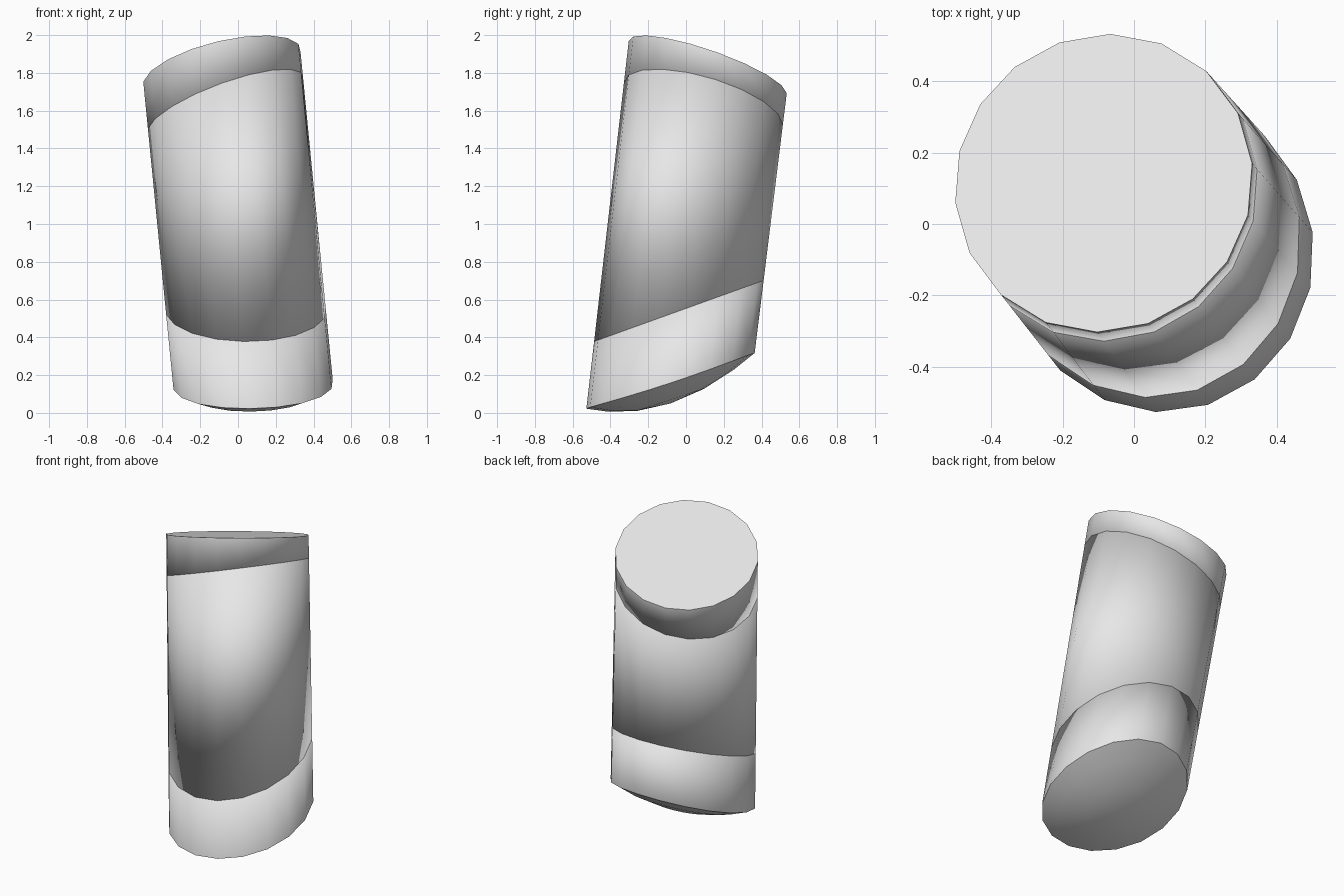
import bpy, bmesh, math
from mathutils import Vector

cube = bpy.data.objects.get("Cube")
if cube:
    bpy.data.objects.remove(cube, do_unlink=True)

SIDES = 18
TOP_C = Vector((-0.085, 0.115, 1.83))
LOW_C = Vector((0.08, -0.082, 0.15))

grey = bpy.data.materials.new("light_grey")
grey.use_nodes = True
colour = (0.8, 0.8, 0.8, 1)
grey.diffuse_color = colour
grey.node_tree.nodes["Principled BSDF"].inputs["Base Color"].default_value = colour


def top_point(a):
    r = 0.418 + 0.008 * math.sin(2 * a)
    x, y = r * math.cos(a), r * math.sin(a)
    return TOP_C + Vector((x, y, 0.23 * x - 0.34 * y))


def low_point(a, s=1.0):
    # domed underside: s runs from the rim (1) to the middle (0)
    x, y = s * 0.425 * math.cos(a), s * 0.446 * math.sin(a)
    bulge = 0.1 * (1 - s * s)
    return LOW_C + Vector((x, y, 0.02 * x + 0.33 * y + 0.1 * y * y - bulge))


def cut(top, low, height, slope_x, slope_y):
    # where each straight wall line meets a slanted joint plane
    centre = TOP_C.lerp(LOW_C, (TOP_C.z - height) / (TOP_C.z - LOW_C.z))
    normal = Vector((-slope_x, -slope_y, 1))
    ring = []
    for p, q in zip(top, low):
        t = (centre - p).dot(normal) / (q - p).dot(normal)
        ring.append(p.lerp(q, t))
    return ring


def segment(name, upper, lower, dome=False, flat_top=False):
    bm = bmesh.new()
    rings = [[bm.verts.new(p) for p in ring] for ring in (upper, lower)]
    if dome:
        for s in (0.75, 0.4):
            rings.append([bm.verts.new(low_point(a, s)) for a in angles])
    for r, s in zip(rings, rings[1:]):
        for i in range(SIDES):
            j = (i + 1) % SIDES
            bm.faces.new((r[i], s[i], s[j], r[j])).smooth = True
    lid = bm.faces.new(rings[0])
    lid.smooth = not flat_top
    if flat_top:
        for e in lid.edges:
            e.smooth = False
    if dome:
        tip = bm.verts.new(low_point(0, 0))
        last = rings[-1]
        for i in range(SIDES):
            bm.faces.new((last[i], tip, last[(i + 1) % SIDES])).smooth = True
            # crisp rim around the dome
            bm.edges.get((rings[1][i], rings[1][(i + 1) % SIDES])).smooth = False
    else:
        bm.faces.new(rings[-1][::-1]).smooth = True
    bmesh.ops.recalc_face_normals(bm, faces=bm.faces)
    mesh = bpy.data.meshes.new(name)
    bm.to_mesh(mesh)
    bm.free()
    mesh.materials.append(grey)
    obj = bpy.data.objects.new(name, mesh)
    bpy.context.collection.objects.link(obj)
    return obj


angles = [math.radians(7.5) + i * math.tau / SIDES for i in range(SIDES)]
top = [top_point(a) for a in angles]
low = [low_point(a) for a in angles]
upper_joint = cut(top, low, 1.635, 0.36, -0.28)
lower_joint = cut(top, low, 0.54, 0.0, 0.36)

# Three stacked lengths of one leaning column
segment("top_segment", top, upper_joint, flat_top=True)
segment("middle_segment", upper_joint, lower_joint)
segment("bottom_segment", lower_joint, low, dome=True)
